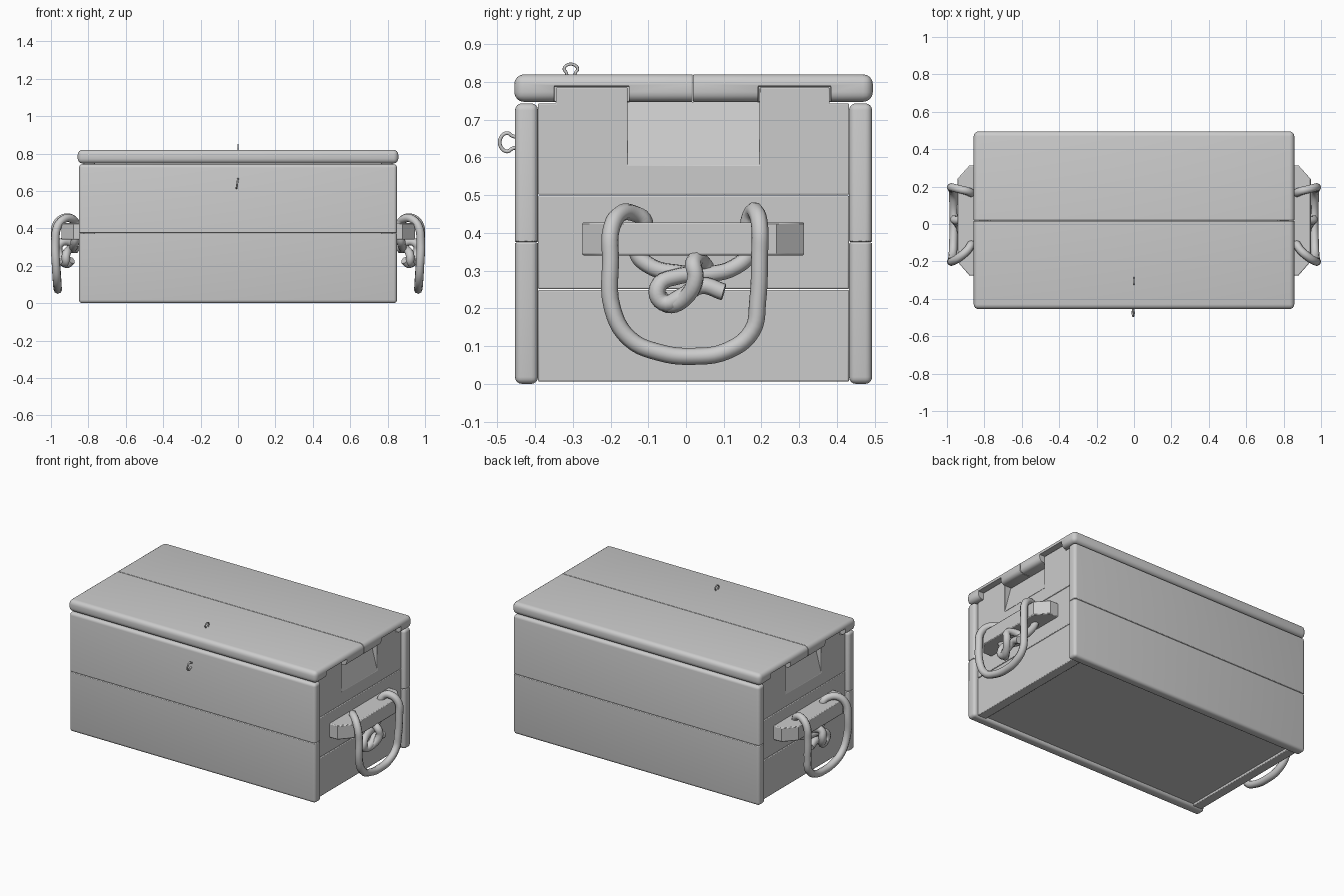
import bpy
import bmesh
from math import radians
from mathutils import Vector

if "Cube" in bpy.data.objects:
    bpy.data.objects.remove(bpy.data.objects["Cube"])

grey = bpy.data.materials.new("plain_grey")
grey.use_nodes = True
grey.diffuse_color = (0.6, 0.6, 0.6, 1)
grey.node_tree.nodes["Principled BSDF"].inputs["Base Color"].default_value = (0.6, 0.6, 0.6, 1)


def add_mesh(name, mesh):
    mesh.materials.clear()
    mesh.materials.append(grey)
    obj = bpy.data.objects.new(name, mesh)
    bpy.context.scene.collection.objects.link(obj)
    return obj


def finish(obj, bevel=0.004, angle=35):
    if bevel:
        mod = obj.modifiers.new("soft_edges", "BEVEL")
        mod.width = bevel
        mod.segments = 2
        mod.limit_method = "ANGLE"
        mod.angle_limit = radians(50)
    bpy.ops.object.select_all(action="DESELECT")
    obj.select_set(True)
    bpy.context.view_layer.objects.active = obj
    bpy.ops.object.shade_smooth_by_angle(angle=radians(angle))


def plank(name, lo, hi, rounding=0, seam=None):
    """Box whose edges are rounded, except those on the seam side (axis, sign)."""
    lo, hi = Vector(lo), Vector(hi)
    bm = bmesh.new()
    bmesh.ops.create_cube(bm, size=1)
    for v in bm.verts:
        v.co = (lo + hi) / 2 + v.co * (hi - lo)
    if rounding:
        limit = (hi if seam[1] > 0 else lo)[seam[0]]
        edges = [e for e in bm.edges
                 if not all(abs(v.co[seam[0]] - limit) < 0.001 for v in e.verts)]
        bmesh.ops.bevel(bm, geom=edges, offset=rounding, segments=4,
                        profile=0.5, affect="EDGES")
    mesh = bpy.data.meshes.new(name)
    bm.to_mesh(mesh)
    bm.free()
    return add_mesh(name, mesh)


def prism(name, outline, depth):
    """Extrude a closed outline of 3D points along a vector."""
    bm = bmesh.new()
    face = bm.faces.new([bm.verts.new(p) for p in outline])
    new = bmesh.ops.extrude_face_region(bm, geom=[face])["geom"]
    bmesh.ops.translate(bm, vec=depth,
                        verts=[g for g in new if isinstance(g, bmesh.types.BMVert)])
    bmesh.ops.recalc_face_normals(bm, faces=bm.faces)
    mesh = bpy.data.meshes.new(name)
    bm.to_mesh(mesh)
    bm.free()
    return add_mesh(name, mesh)


def tube(name, points, radius, sides=2):
    """Round cord swept through the points."""
    curve = bpy.data.curves.new(name + "_path", "CURVE")
    curve.dimensions = "3D"
    curve.bevel_depth = radius
    curve.bevel_resolution = sides
    curve.resolution_u = 5
    curve.use_fill_caps = True
    spline = curve.splines.new("BEZIER")
    spline.bezier_points.add(len(points) - 1)
    for bp, p in zip(spline.bezier_points, points):
        bp.co = p
        bp.handle_left_type = bp.handle_right_type = "AUTO"
    temp = bpy.data.objects.new(name + "_temp", curve)
    bpy.context.scene.collection.objects.link(temp)
    graph = bpy.context.evaluated_depsgraph_get()
    mesh = bpy.data.meshes.new_from_object(temp.evaluated_get(graph))
    bpy.data.objects.remove(temp)
    finish(add_mesh(name, mesh), bevel=0, angle=50)


FRONT, BACK, IN_FRONT, IN_BACK = -0.453, 0.493, -0.392, 0.432
END, END_IN, TOP, LID_TOP = 0.825, 0.765, 0.743, 0.82
SPLIT, MID = 0.018, 0.375
SCOOP = (-0.155, 0.195)
TABS = ((-0.345, SCOOP[0]), (SCOOP[1], 0.38))

# Front and back walls, two boards each
for side, y0, y1 in (("front", FRONT, IN_FRONT), ("back", IN_BACK, BACK)):
    finish(plank(side + "_lower_board", (-0.85, y0, 0), (0.85, y1, MID - 0.001), 0.018, (2, 1)), 0.003)
    finish(plank(side + "_upper_board", (-0.85, y0, MID + 0.001), (0.85, y1, TOP), 0.018, (2, -1)), 0.003)

# Recessed floor
finish(plank("floor_board", (-END_IN, IN_FRONT, 0.02), (END_IN, IN_BACK, 0.05)), 0)

# Lid boards, notched underneath at both ends
for side, y0, y1, tab, sign in (("front", FRONT - 0.002, SPLIT - 0.001, TABS[0], 1),
                                ("back", SPLIT + 0.001, BACK + 0.002, TABS[1], -1)):
    lid = plank("lid_" + side + "_board", (-0.857, y0, 0.747), (0.857, y1, LID_TOP), 0.026, (1, sign))
    for s in (-1, 1):
        x0, x1 = sorted((s * 0.74, s * 0.9))
        cutter = plank("notch_cutter", (x0, tab[0] - 0.004, 0.7), (x1, tab[1] + 0.004, 0.789))
        cutter.hide_render = True
        cutter.hide_viewport = True
        cutter.display_type = "WIRE"
        mod = lid.modifiers.new("notch", "BOOLEAN")
        mod.operation = "DIFFERENCE"
        mod.object = cutter
    finish(lid, 0.002)

# Rope handle: knot strand, up through the bar, hanging loop, back down, knot strand
ROPE = [(.89, -.07, .23), (.91, -.05, .21), (.94, 0, .23), (.96, .025, .28),
        (.95, .02, .32), (.9, .04, .325), (.875, .05, .3), (.88, -.03, .295),
        (.875, -.1, .315), (.87, -.13, .35), (.87, -.11, .43), (.89, -.14, .452),
        (.93, -.175, .45), (.965, -.198, .41), (.977, -.2, .33), (.973, -.195, .2),
        (.968, -.15, .12), (.965, -.07, .083), (.963, .02, .073), (.965, .11, .088),
        (.968, .175, .14), (.973, .19, .22), (.977, .195, .34), (.97, .195, .42),
        (.93, .185, .456), (.89, .175, .453), (.87, .165, .42), (.87, .17, .35),
        (.875, .13, .31), (.89, .06, .29), (.905, -.02, .285), (.92, -.075, .255),
        (.92, -.06, .215), (.93, -.01, .232), (.925, .04, .26), (.93, .1, .243)]

for side, s in (("left", 1), ("right", -1)):
    def ex(x):
        return s * x

    # End wall: two plain boards and a top board with tabs
    for level, z0, z1 in (("lower", 0.005, 0.25), ("middle", 0.25, 0.5)):
        x0, x1 = sorted((ex(END_IN), ex(END)))
        finish(plank(f"{side}_end_{level}_board", (x0, IN_FRONT, z0 + 0.001),
                     (x1, IN_BACK, z1 - 0.001)), 0.004)
    high, low = 0.785, 0.58
    shape = [(IN_FRONT, 0.501), (IN_BACK, 0.501), (IN_BACK, TOP), (TABS[1][1], TOP),
             (TABS[1][1], high), (SCOOP[1], high), (SCOOP[1], low), (SCOOP[0], low),
             (SCOOP[0], high), (TABS[0][0], high), (TABS[0][0], TOP), (IN_FRONT, TOP)]
    finish(prism(side + "_end_top_board", [(ex(END_IN), y, z) for y, z in shape],
                 (ex(END - END_IN), 0, 0)), 0.003)

    # Sloping finger grip between the tabs
    slope = [(END_IN, low), (END, low), (END - 0.045, TOP + 0.004), (END_IN, TOP + 0.004)]
    finish(prism(side + "_finger_grip", [(ex(x), SCOOP[0], z) for x, z in slope],
                 (0, SCOOP[1] - SCOOP[0], 0)), 0)

    # Handle bar with slanted ends
    bar = [(END - 0.01, -0.275), (0.88, -0.275), (0.945, -0.2),
           (0.945, 0.24), (0.88, 0.313), (END - 0.01, 0.313)]
    finish(prism(side + "_handle_bar", [(ex(x), y, 0.34) for x, y in bar], (0, 0, 0.088)), 0.005)

    tube(side + "_rope_handle", [(ex(x), y, z) for x, y, z in ROPE], 0.0225)

# Wire eyes on the lid and the front wall
EYE = [(-.01, -.006), (-.012, .004), (-.018, .014), (-.009, .025), (.009, .025),
       (.018, .014), (.012, .004), (.01, -.006)]
tube("lid_wire_eye", [(0, -0.305 + u, LID_TOP + v) for u, v in EYE], 0.004)
tube("front_wire_eye", [(u * 0.2 - 0.004, FRONT - v * 1.5, 0.64 + u * 1.35) for u, v in EYE], 0.005)
